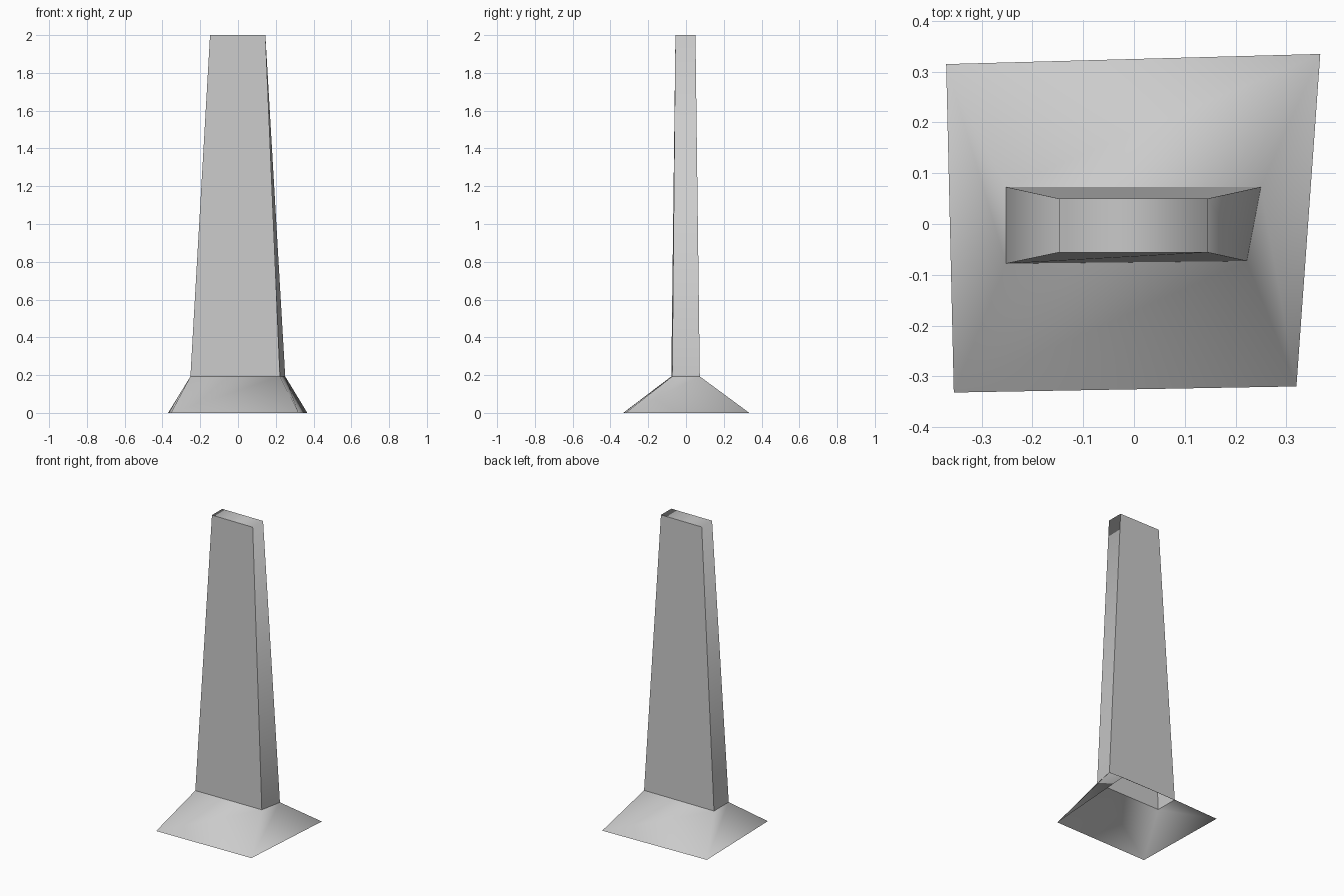
import bpy
import bmesh

cube = bpy.data.objects.get("Cube")
if cube:
    bpy.data.objects.remove(cube, do_unlink=True)

# One plain grey for the whole monument
grey = bpy.data.materials.new("stone_grey")
grey.use_nodes = True
colour = (0.6, 0.6, 0.6, 1.0)
grey.diffuse_color = colour
grey.node_tree.nodes["Principled BSDF"].inputs["Base Color"].default_value = colour


def loft(name, lower, upper, z0, z1, cap=False):
    """Open-bottomed smooth shell between two counter-clockwise outlines."""
    bm = bmesh.new()
    low = [bm.verts.new((x, y, z0)) for x, y in lower]
    top = [bm.verts.new((x, y, z1)) for x, y in upper]
    count = len(low)
    for i in range(count):
        j = (i + 1) % count
        bm.faces.new((low[i], low[j], top[j], top[i]))
    if cap:
        bm.faces.new(top)
    bm.normal_update()
    for face in bm.faces:
        face.smooth = True
        # Capped shells keep crisp front and back panels
        if cap and abs(face.normal.y) > 0.7:
            for edge in face.edges:
                edge.smooth = False
    mesh = bpy.data.meshes.new(name)
    bm.to_mesh(mesh)
    bm.free()
    mesh.materials.append(grey)
    obj = bpy.data.objects.new(name, mesh)
    bpy.context.collection.objects.link(obj)
    return obj


# Outlines run front right, front left, back left, back right
ground = [(-0.355, -0.332), (0.32, -0.32), (0.367, 0.335), (-0.37, 0.315)]
waist = [(-0.252, -0.078), (0.222, -0.073), (0.25, 0.073), (-0.252, 0.073)]
crown = [(-0.148, -0.056), (0.145, -0.056), (0.145, 0.05), (-0.148, 0.05)]

# Flared foot and tapering slab
loft("flared_base", ground, waist, 0.0, 0.193)
loft("tapered_pillar", waist, crown, 0.193, 2.0, cap=True)
